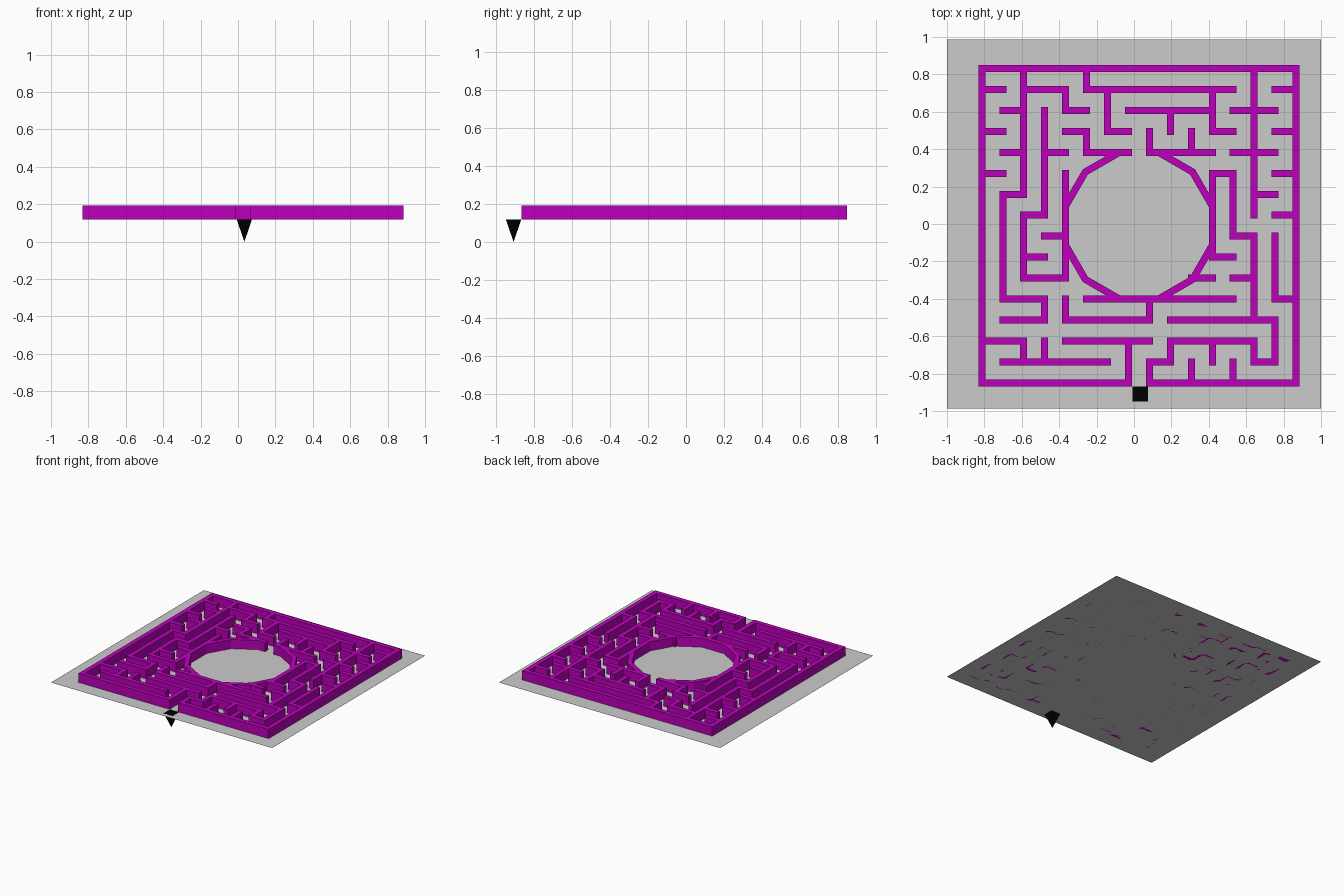
import bpy, bmesh, math
from mathutils import Vector

if "Cube" in bpy.data.objects:
    bpy.data.objects.remove(bpy.data.objects["Cube"])

FLOOR, TOP = 0.118, 0.193        # floor level and wall top
X0, Y0, STEP = -0.8135, 0.831, 0.112
HALF = 0.0187                    # half the wall thickness
H = TOP - FLOOR

# Horizontal walls: one string per grid row (back to front), spans of columns
ROWS = ["0-15", "0-1 2-4 5-12 14-15", "1-2 4-5 7-11 12-14",
        "0-1 4-5 6-7 11-12 14-15", "1-2 3-4 5-7 8-11 12-14",
        "0-1 11-12 14-15", "1-2 13-14", "2-3 14-15", "3-4 12-13",
        "2-3 11-12", "2-4 10-11 12-13", "1-3 5-12 14-15",
        "1-3 4-8 9-14", "0-2 4-8 9-13", "1-6 8-9 13-14", "0-7 8-15"]
# Vertical walls: one string per grid column (left to right), spans of rows
COLS = ["0-15", "6-11", "0-6 7-10 13-14", "2-7 11-12 13-14",
        "1-2 5-10 11-12", "0-1 3-4", "1-3", "13-15", "3-4 11-12 14-15",
        "2-3 13-14", "3-4 14-15", "1-3 5-9 13-14", "5-8 14-15",
        "0-7 8-12 13-14", "8-11 12-14", "0-15"]


def material(name, rgb):
    m = bpy.data.materials.new(name)
    m.diffuse_color = (*rgb, 1)
    m.use_nodes = True
    m.node_tree.nodes["Principled BSDF"].inputs["Base Color"].default_value = m.diffuse_color
    return m


def finish(bm, name, mat=None):
    bmesh.ops.recalc_face_normals(bm, faces=bm.faces)
    me = bpy.data.meshes.new(name)
    bm.to_mesh(me)
    bm.free()
    ob = bpy.data.objects.new(name, me)
    bpy.context.collection.objects.link(ob)
    if mat:
        me.materials.append(mat)
    return ob


def extrude_up(bm, height):
    bottom = bm.faces[:]
    new = bmesh.ops.extrude_face_region(bm, geom=bottom, use_keep_orig=True)["geom"]
    bmesh.ops.translate(bm, vec=(0, 0, height),
                        verts=[g for g in new if isinstance(g, bmesh.types.BMVert)])


def spans(text):
    return [tuple(map(int, s.split("-"))) for s in text.split()]


purple = material("purple", (0.5, 0.0, 0.5))
black = material("black", (0.0, 0.0, 0.0))

# Floor sheet
bm = bmesh.new()
bmesh.ops.create_grid(bm, x_segments=1, y_segments=1, size=1)
bmesh.ops.scale(bm, vec=(1, 0.987, 1), verts=bm.verts)
bmesh.ops.translate(bm, vec=(0, 0, FLOOR), verts=bm.verts)
finish(bm, "floor")

# Maze walls: even cells are posts, odd cells are the runs between them
cells = set()
for n in range(16):
    for a, b in spans(ROWS[n]):
        cells |= {(c, 2 * n) for c in range(2 * a, 2 * b + 1)}
    for a, b in spans(COLS[n]):
        cells |= {(2 * n, r) for r in range(2 * a, 2 * b + 1)}


def edge(k):
    return (k // 2) * STEP + (HALF if k % 2 else -HALF)


bm = bmesh.new()
verts = {}
for c, r in sorted(cells):
    quad = []
    for key in ((c, r), (c, r + 1), (c + 1, r + 1), (c + 1, r)):
        if key not in verts:
            verts[key] = bm.verts.new((X0 + edge(key[0]), Y0 - edge(key[1]), FLOOR))
        quad.append(verts[key])
    bm.faces.new(quad)
extrude_up(bm, H)
finish(bm, "maze_walls", purple)

# Twelve-sided ring round the middle, open at the back side
bm = bmesh.new()
mid = Vector((X0 + 7.5 * STEP, Y0 - 7.5 * STEP, FLOOR))
inner = 3.5 * STEP - HALF
loop = []
for k in range(12):
    a = math.radians(105 + 30 * k)
    d = Vector((math.cos(a), math.sin(a), 0)) / math.cos(math.radians(15))
    loop.append((bm.verts.new(mid + d * inner), bm.verts.new(mid + d * (inner + 2 * HALF))))
for (i0, o0), (i1, o1) in zip(loop, loop[1:]):
    bm.faces.new((i0, o0, o1, i1))
extrude_up(bm, H)
finish(bm, "centre_ring", purple)

# Upside-down pyramid marking the entrance
bm = bmesh.new()
bmesh.ops.create_cone(bm, cap_ends=True, segments=4, radius1=0.0,
                      radius2=0.041 * math.sqrt(2), depth=FLOOR + 0.001)
bmesh.ops.remove_doubles(bm, verts=bm.verts, dist=1e-5)
top = max(bm.verts, key=lambda v: v.co.z).co
turn = math.radians(45) - math.atan2(top.y, top.x)
marker = finish(bm, "entrance_marker", black)
marker.rotation_euler.z = turn
marker.location = (0.034, -0.909, (FLOOR + 0.001) / 2)
